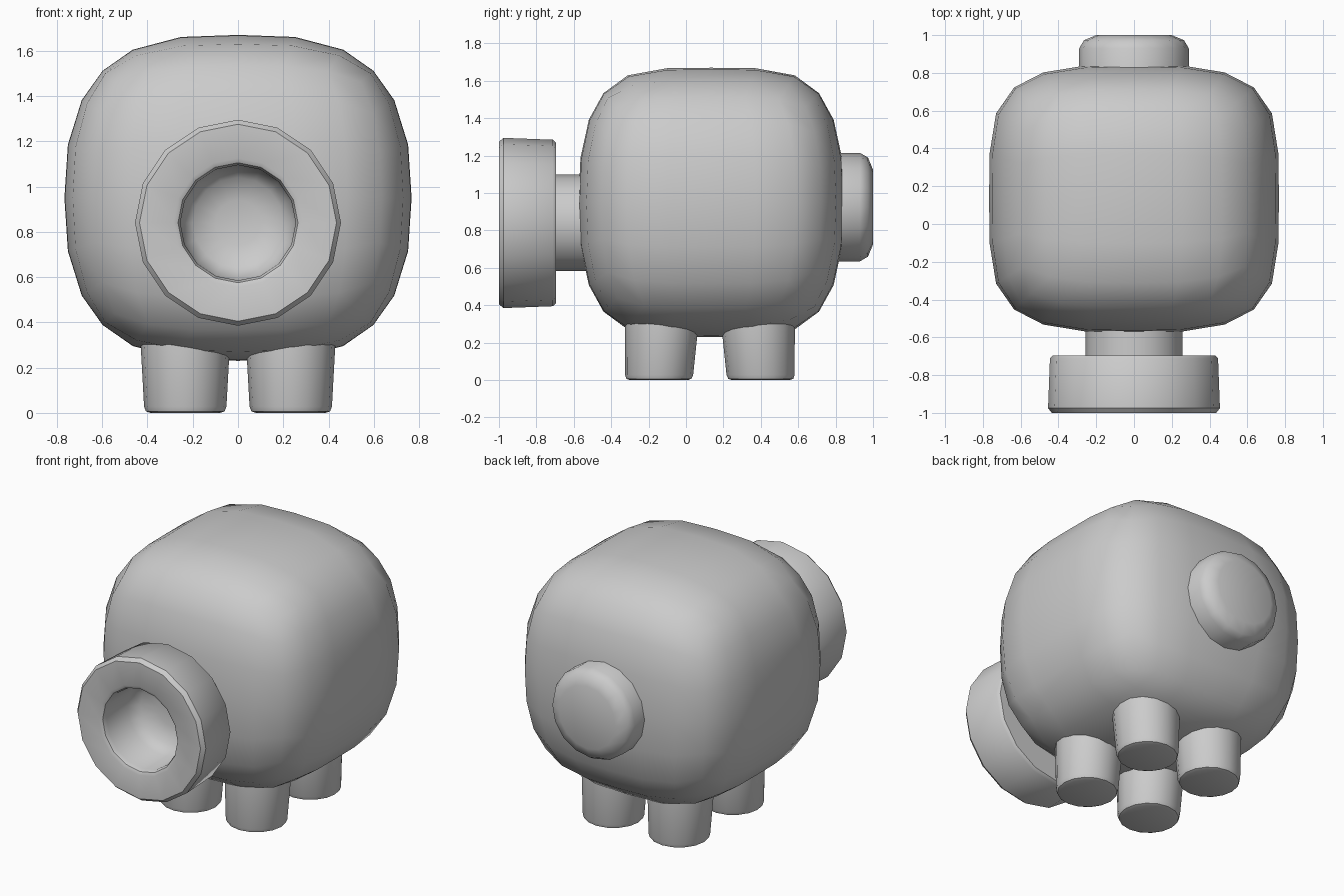
import bpy, bmesh
from math import cos, sin, pi, radians

if "Cube" in bpy.data.objects:
    bpy.data.objects.remove(bpy.data.objects["Cube"])


def finish(bm, name, angle=40):
    bmesh.ops.recalc_face_normals(bm, faces=bm.faces[:])
    mesh = bpy.data.meshes.new(name)
    bm.to_mesh(mesh)
    bm.free()
    obj = bpy.data.objects.new(name, mesh)
    bpy.context.collection.objects.link(obj)
    bpy.ops.object.select_all(action='DESELECT')
    obj.select_set(True)
    bpy.context.view_layer.objects.active = obj
    bpy.ops.object.shade_smooth_by_angle(angle=radians(angle))
    return obj


def lathe(name, profile, place, sides=16):
    """Sweep (radius, height) rings; place(u, v, h) gives the 3D point."""
    bm = bmesh.new()
    rings = []
    for r, h in profile:
        rings.append([bm.verts.new(place(r * cos(2 * pi * i / sides),
                                         r * sin(2 * pi * i / sides), h))
                      for i in range(sides)])
    for a, b in zip(rings, rings[1:]):
        for i in range(sides):
            j = (i + 1) % sides
            bm.faces.new((a[i], a[j], b[j], b[i]))
    bm.faces.new(rings[0][::-1])
    bm.faces.new(rings[-1])
    return finish(bm, name)


# Body: gridded cube inflated to a soft rounded box
def inflate(co):
    lo, hi = 0.0, 2.0
    for _ in range(40):
        t = (lo + hi) / 2
        s = abs(t * co.x) ** 3.1 + abs(t * co.y) ** 4.3 + abs(t * co.z) ** 2.5
        lo, hi = (t, hi) if s < 1 else (lo, t)
    return co * lo


bm = bmesh.new()
bmesh.ops.create_cube(bm, size=2)
bmesh.ops.subdivide_edges(bm, edges=bm.edges[:], cuts=5, use_grid_fill=True)
for v in bm.verts:
    p = inflate(v.co)
    v.co = (p.x * 0.767, 0.135 + p.y * 0.71, 0.95 + p.z * 0.72)
finish(bm, "body", 60)

# Snout: neck, wide ring and hollow opening in one turned profile
lathe("snout",
      [(0.258, -0.45), (0.258, -0.695), (0.43, -0.695), (0.445, -0.712),
       (0.455, -0.975), (0.435, -1.0), (0.285, -1.0), (0.265, -0.99),
       (0.255, -0.965), (0.25, -0.76), (0.2, -0.70), (0.1, -0.67)],
      lambda u, v, h: (u, h, 0.84 + v))

# Round cap on the back
lathe("back_cap",
      [(0.29, 0.7), (0.29, 0.93), (0.265, 0.973), (0.2, 1.0)],
      lambda u, v, h: (u, h, 0.925 + v))

# Four stubby legs, leaning slightly and tapering to the foot
for side, sx in (("left", -1), ("right", 1)):
    for end, y0, lean in (("front", -0.145, 0.05), ("back", 0.4, -0.05)):
        lathe(f"{end}_{side}_leg",
              [(0.155, 0.0), (0.174, 0.007), (0.182, 0.028),
               (0.197, 0.3), (0.197, 0.42)],
              lambda u, v, h: (sx * 0.233 + u, y0 + lean * min(h, 0.3) + v, h))
